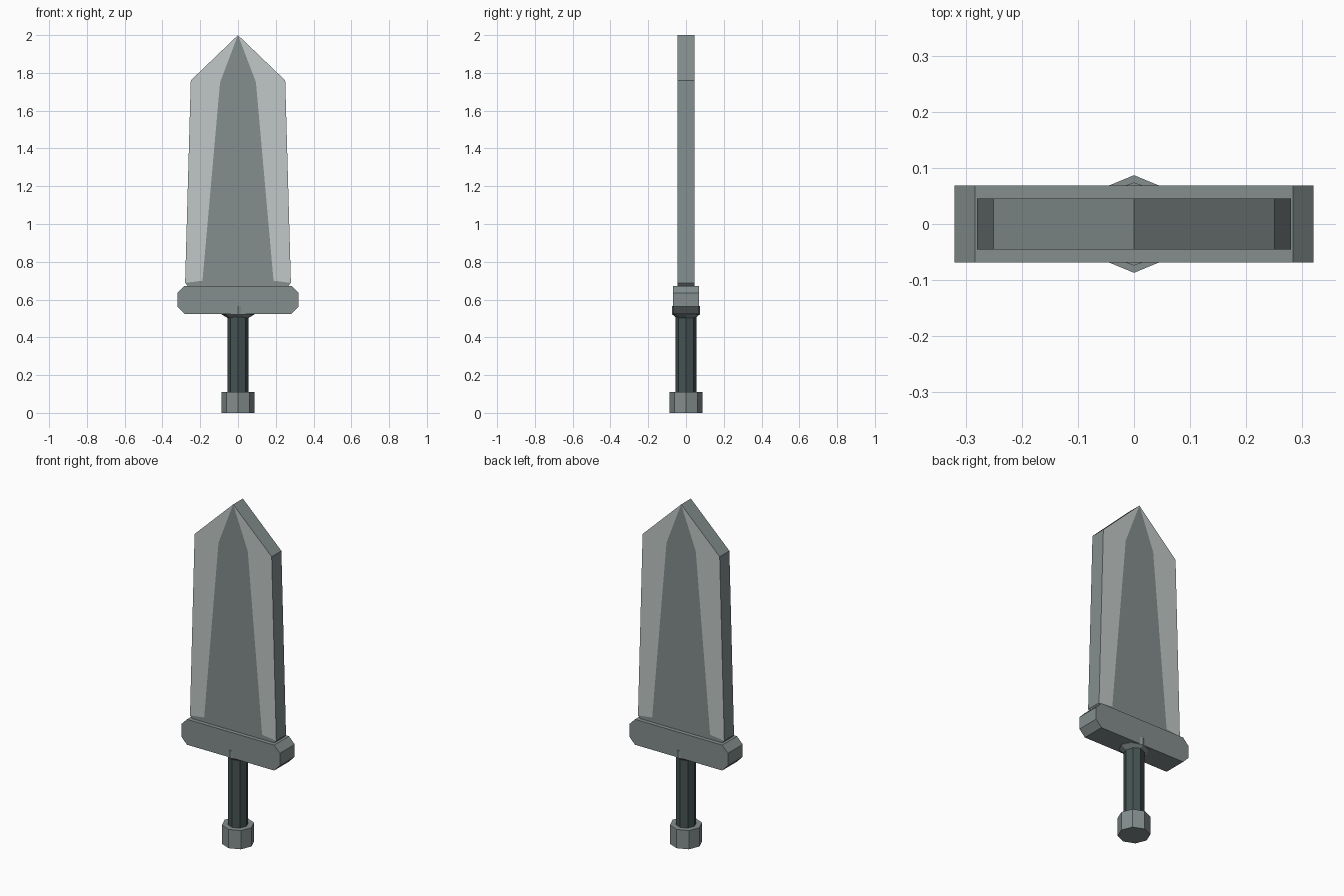
import bpy, bmesh, math

if "Cube" in bpy.data.objects:
    bpy.data.objects.remove(bpy.data.objects["Cube"])


def material(name, rgb):
    m = bpy.data.materials.new(name)
    m.diffuse_color = (*rgb, 1)
    m.use_nodes = True
    m.node_tree.nodes["Principled BSDF"].inputs["Base Color"].default_value = m.diffuse_color
    return m


STEEL = material("steel", (0.23, 0.27, 0.27))
EDGE = material("bright_edge", (0.53, 0.58, 0.57))
GRIP = material("dark_grip", (0.06, 0.085, 0.085))


def finish(name, bm, *mats):
    me = bpy.data.meshes.new(name)
    bmesh.ops.recalc_face_normals(bm, faces=bm.faces)
    bm.to_mesh(me)
    bm.free()
    for m in mats:
        me.materials.append(m)
    ob = bpy.data.objects.new(name, me)
    bpy.context.collection.objects.link(ob)
    return ob


def plate(name, panels, thickness, *mats):
    """Flat XZ panels [(points, material index)] thickened along Y."""
    bm = bmesh.new()
    for pts, idx in panels:
        bm.faces.new([bm.verts.new((x, 0, z)) for x, z in pts]).material_index = idx
    bmesh.ops.remove_doubles(bm, verts=bm.verts, dist=0.0001)
    ob = finish(name, bm, *mats)
    mod = ob.modifiers.new("thickness", 'SOLIDIFY')
    mod.thickness = thickness
    mod.offset = 0
    mod.material_offset_rim = -1   # rim always falls back to steel
    return ob


def octagon_stack(name, rings, mat):
    """Eight-sided column through rings of (z, x radius, y radius)."""
    bm = bmesh.new()
    loops = []
    for z, rx, ry in rings:
        loops.append([bm.verts.new((rx * math.cos(i * math.pi / 4),
                                    ry * math.sin(i * math.pi / 4), z)) for i in range(8)])
    for a, b in zip(loops, loops[1:]):
        for i in range(8):
            j = (i + 1) % 8
            bm.faces.new((a[i], a[j], b[j], b[i]))
    bm.faces.new(loops[0][::-1])
    bm.faces.new(loops[-1])
    return finish(name, bm, mat)


def flip(pts):
    return [(-x, z) for x, z in reversed(pts)]


# Blade: steel centre with bright edge panels
tip = (0, 2.0)
half = [(0.095, 1.75), (0.188, 0.70), (0.28, 0.688), (0.26, 0.665)]
edge = [tip, (0.25, 1.76), (0.28, 0.688), (0.188, 0.70), (0.095, 1.75)]
plate("blade", [([tip] + half + flip(half), 0), (edge, 1), (flip(edge), 1)],
      0.09, STEEL, EDGE)

# Crossguard with chamfered ends
side = [(0.283, 0.673), (0.32, 0.635), (0.32, 0.562), (0.283, 0.524)]
plate("crossguard", [(side + flip(side), 0)], 0.137, STEEL)

# Collar, grip and pommel
octagon_stack("collar", [(0.502, 0.055, 0.048), (0.522, 0.088, 0.074),
                         (0.566, 0.088, 0.074)], STEEL)
octagon_stack("grip", [(0.09, 0.055, 0.055), (0.54, 0.055, 0.055)], GRIP)
octagon_stack("pommel", [(0.0, 0.087, 0.087), (0.11, 0.087, 0.087)], STEEL)
